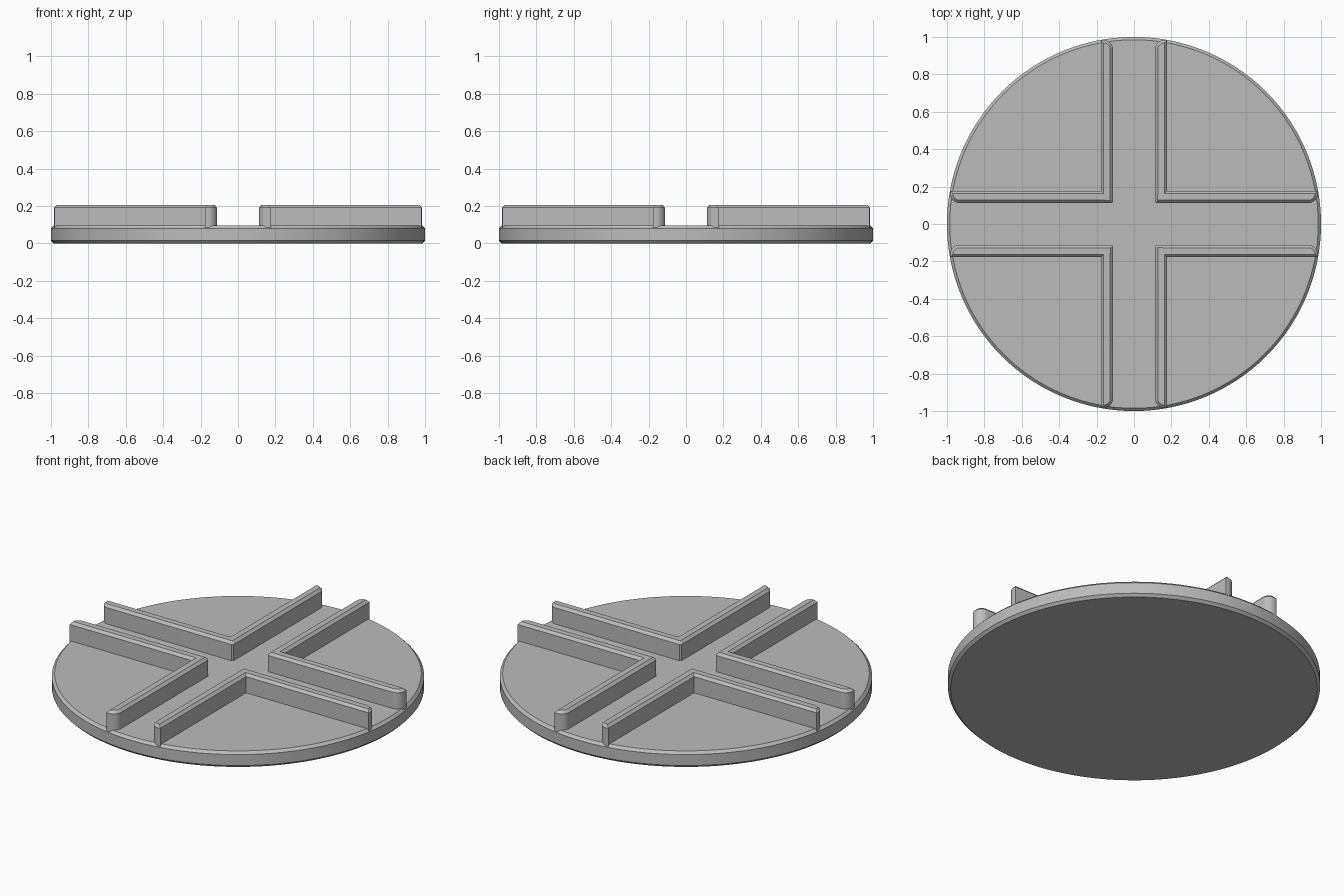
import bpy
import bmesh
from math import cos, sin, pi, radians, sqrt

if "Cube" in bpy.data.objects:
    bpy.data.objects.remove(bpy.data.objects["Cube"], do_unlink=True)

BASE_TOP = 0.095
WALL_TOP = 0.206
CHAMFER = 0.015
INNER, OUTER = 0.112, 0.177   # wall faces, measured from the channel centre
RIM = 0.996                   # radius of the wall ends
FILLET = 0.05

grey = bpy.data.materials.new("plain grey")
grey.use_nodes = True
colour = (0.5, 0.5, 0.5, 1)
grey.diffuse_color = colour
grey.node_tree.nodes["Principled BSDF"].inputs["Base Color"].default_value = colour


def finish(bm, name):
    bmesh.ops.recalc_face_normals(bm, faces=bm.faces)
    mesh = bpy.data.meshes.new(name)
    bm.to_mesh(mesh)
    bm.free()
    mesh.materials.append(grey)
    obj = bpy.data.objects.new(name, mesh)
    bpy.context.collection.objects.link(obj)
    bpy.ops.object.select_all(action="DESELECT")
    obj.select_set(True)
    bpy.context.view_layer.objects.active = obj
    bpy.ops.object.shade_smooth_by_angle(angle=radians(25))
    return obj


# Round base with chamfered rims
bm = bmesh.new()
bmesh.ops.create_cone(bm, cap_ends=True, segments=128, radius1=1, radius2=1, depth=BASE_TOP)
bmesh.ops.translate(bm, verts=bm.verts, vec=(0, 0, BASE_TOP / 2))
rims = [e for e in bm.edges if abs(e.verts[0].co.z - e.verts[1].co.z) < 1e-5]
bmesh.ops.bevel(bm, geom=rims, offset=CHAMFER, segments=1, affect="EDGES")
finish(bm, "round_base")


def wall_outline():
    """Half of the corner wall, from the elbow to the rim, then its mirror across x = y."""
    cy = INNER + FILLET
    cx = sqrt(RIM ** 2 - cy ** 2) - FILLET
    half = [(INNER + 0.008, INNER)]
    for i in range(9):
        a = -pi / 2 + i * pi / 16
        half.append((cx + FILLET * cos(a), cy + FILLET * sin(a)))
    half.append((sqrt(RIM ** 2 - OUTER ** 2), OUTER))
    return half + [(OUTER, OUTER)] + [(y, x) for x, y in reversed(half)]


# Four corner walls bordering the cross-shaped channel
for side, sx in (("left", 1), ("right", -1)):
    for end, sy in (("front", -1), ("back", 1)):
        bm = bmesh.new()
        floor = bm.faces.new([bm.verts.new((sx * x, sy * y, BASE_TOP - 0.03))
                              for x, y in wall_outline()])
        top = bmesh.ops.extrude_face_region(bm, geom=[floor], use_keep_orig=True)["geom"]
        lid = next(g for g in top if isinstance(g, bmesh.types.BMFace))
        for v in lid.verts:
            v.co.z = WALL_TOP - CHAMFER
        bmesh.ops.recalc_face_normals(bm, faces=bm.faces)
        # Chamfered top edge
        bmesh.ops.inset_region(bm, faces=[lid], thickness=CHAMFER, use_even_offset=True)
        for v in lid.verts:
            v.co.z = WALL_TOP
        finish(bm, f"{end}_{side}_corner_wall")
